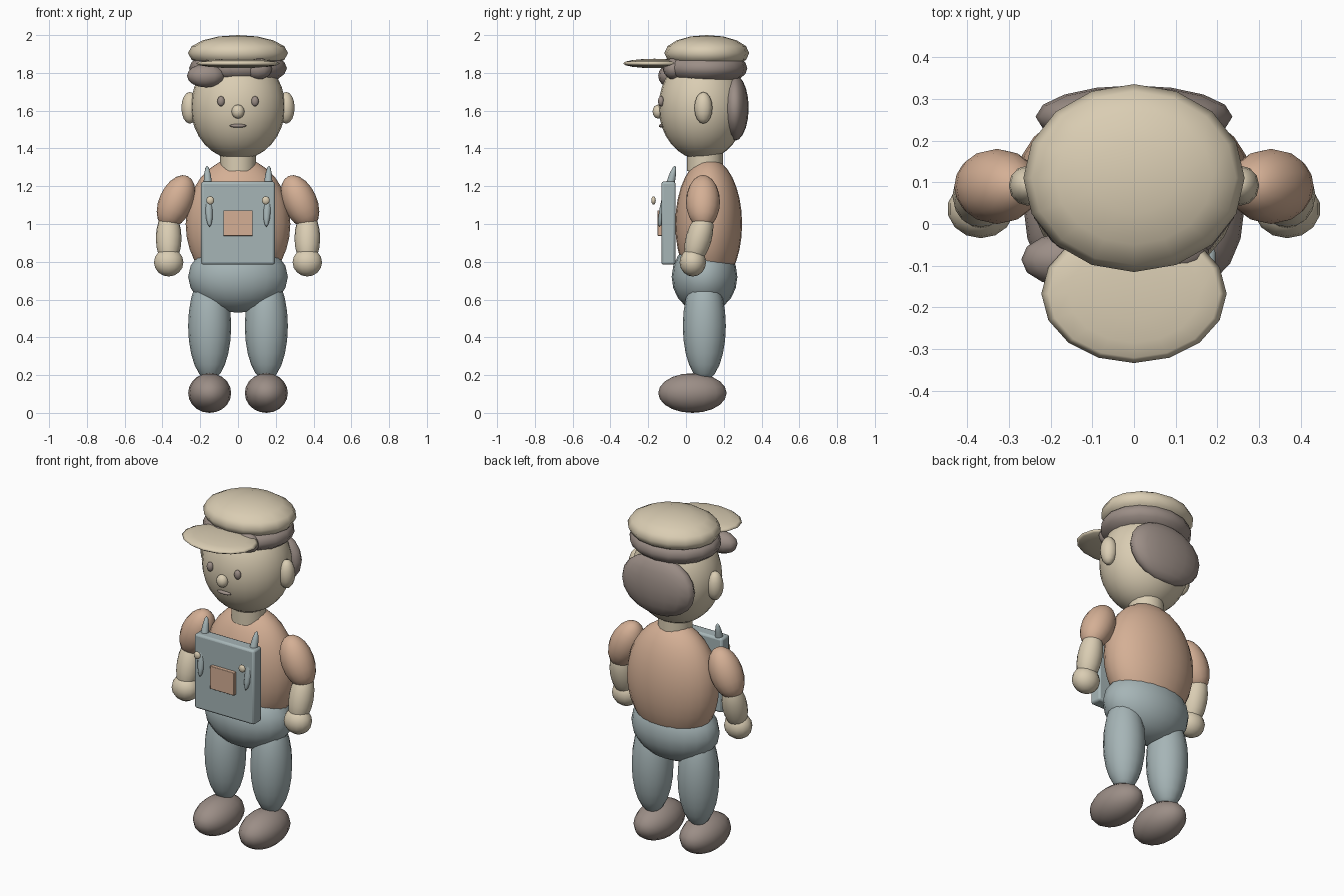
import bpy
from math import radians

cube = bpy.data.objects.get("Cube")
if cube:
    bpy.data.objects.remove(cube, do_unlink=True)


def material(name, rgb):
    m = bpy.data.materials.new(name)
    m.use_nodes = True
    m.diffuse_color = (*rgb, 1)
    m.node_tree.nodes["Principled BSDF"].inputs["Base Color"].default_value = (*rgb, 1)
    return m


TAN = material("warm_tan", (0.70, 0.61, 0.45))
CLAY = material("clay_orange", (0.66, 0.43, 0.30))
BLUE = material("dusty_blue", (0.38, 0.46, 0.47))
BROWN = material("grey_brown", (0.33, 0.27, 0.24))


def finish(name, mat, size, tilt):
    ob = bpy.context.object
    ob.name = name
    ob.scale = size
    ob.rotation_euler = [radians(a) for a in tilt]
    ob.data.materials.append(mat)
    bpy.ops.object.transform_apply(location=False, rotation=True, scale=True)
    return ob


def ball(name, mat, centre, radii, segments=16, rings=10, tilt=(0, 0, 0)):
    bpy.ops.mesh.primitive_uv_sphere_add(segments=segments, ring_count=rings, location=centre)
    ob = finish(name, mat, radii, tilt)
    bpy.ops.object.shade_smooth()
    return ob


def rounded_box(name, mat, centre, size, bevel):
    bpy.ops.mesh.primitive_cube_add(size=1, location=centre)
    ob = finish(name, mat, size, (0, 0, 0))
    mod = ob.modifiers.new("soft_edges", "BEVEL")
    mod.width = bevel
    mod.segments = 2
    bpy.ops.object.shade_smooth_by_angle(angle=radians(35))
    return ob


# Body
ball("torso", CLAY, (0, 0.12, 1.0), (0.277, 0.177, 0.35), 24, 16)
ball("hips", BLUE, (0, 0.098, 0.72), (0.264, 0.174, 0.19), 20, 10)
bpy.ops.mesh.primitive_cylinder_add(vertices=16, radius=1, depth=1, location=(0, 0.1, 1.35))
finish("neck", TAN, (0.095, 0.095, 0.14), (0, 0, 0))
bpy.ops.object.shade_smooth_by_angle(angle=radians(35))

# Head and face
ball("head", TAN, (0, 0.085, 1.62), (0.25, 0.23, 0.28), 24, 16)
ball("nose", TAN, (0, -0.147, 1.595), (0.034, 0.03, 0.037), 12, 8)
ball("mouth", BROWN, (0, -0.13, 1.52), (0.045, 0.014, 0.01), 12, 8)

# Hair
ball("hair_cap", BROWN, (0, 0.1, 1.825), (0.259, 0.225, 0.10))
ball("back_hair", BROWN, (0, 0.257, 1.615), (0.236, 0.075, 0.175))
ball("fringe_side", BROWN, (-0.17, -0.085, 1.785), (0.10, 0.062, 0.062), 12, 8)
ball("fringe_middle", BROWN, (-0.05, -0.065, 1.825), (0.085, 0.055, 0.058), 12, 8)
ball("fringe_left", BROWN, (0.105, -0.065, 1.822), (0.075, 0.055, 0.057), 12, 8)

# Cap
ball("cap_crown", TAN, (0, 0.11, 1.905), (0.265, 0.225, 0.095), 16, 8)
ball("cap_brim", TAN, (0, -0.167, 1.85), (0.222, 0.166, 0.025), 16, 8)

# Bib and pocket
rounded_box("bib", BLUE, (0, -0.093, 1.005), (0.39, 0.075, 0.44), 0.012)
rounded_box("bib_pocket", CLAY, (0, -0.138, 1.005), (0.156, 0.026, 0.135), 0.003)

# Paired parts
for side, s in (("left", 1), ("right", -1)):
    ball(side + "_ear", TAN, (s * 0.255, 0.092, 1.615), (0.045, 0.048, 0.084), 12, 8)
    ball(side + "_eye", BROWN, (s * 0.09, -0.132, 1.65), (0.02, 0.016, 0.027), 12, 8)
    ball(side + "_upper_arm", CLAY, (s * 0.328, 0.09, 1.117), (0.09, 0.09, 0.15),
         tilt=(0, -s * 24, 0))
    ball(side + "_forearm", TAN, (s * 0.367, 0.068, 0.925), (0.068, 0.068, 0.15),
         tilt=(-16, 0, 0))
    ball(side + "_hand", TAN, (s * 0.367, 0.036, 0.797), (0.08, 0.07, 0.075), 14, 8)
    ball(side + "_leg", BLUE, (s * 0.15, 0.097, 0.46), (0.114, 0.114, 0.29), 16, 12)
    ball(side + "_shoe", BROWN, (s * 0.15, 0.034, 0.105), (0.114, 0.181, 0.105), 16, 10)
    ball(side + "_strap", BLUE, (s * 0.157, -0.10, 1.147), (0.025, 0.025, 0.168), 12, 8,
         tilt=(-14.5, s * 2.5, 0))
    ball(side + "_button", TAN, (s * 0.147, -0.172, 1.125), (0.021, 0.012, 0.022), 12, 8)
